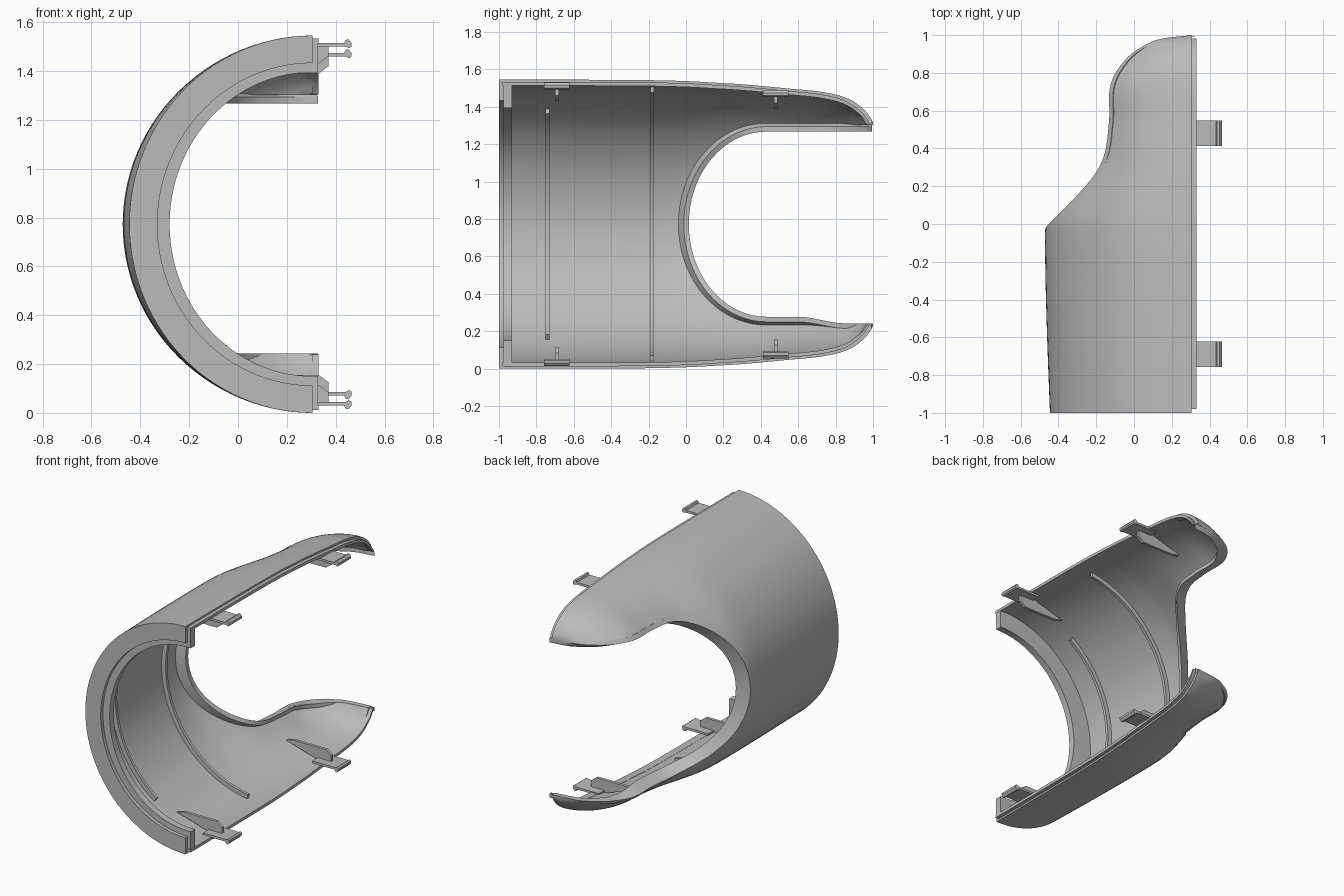
import bpy, bmesh, math

if "Cube" in bpy.data.objects:
    bpy.data.objects.remove(bpy.data.objects["Cube"])

CX, CZ = 0.305, 0.7725
grey = bpy.data.materials.new("plain_grey")
grey.diffuse_color = (0.5, 0.5, 0.5, 1)
grey.use_nodes = True
grey.node_tree.nodes["Principled BSDF"].inputs["Base Color"].default_value = grey.diffuse_color

# section sizes along the length: y, width radius, height radius
TABLE = [(-1, .75, .7725), (-.6, .765, .7725), (-.2, .775, .770), (0, .772, .765),
         (.15, .727, .757), (.31, .664, .747), (.55, .64, .725), (.74, .65, .705),
         (.87, .575, .67), (.95, .475, .615), (.985, .37, .572), (1, .02, .545)]


def radii(y):
    y = max(-1, min(1, y))
    i = 0
    while i < len(TABLE) - 2 and y > TABLE[i + 1][0]:
        i += 1
    p, q = TABLE[i], TABLE[i + 1]
    o, r = TABLE[max(i - 1, 0)], TABLE[min(i + 2, len(TABLE) - 1)]
    d = q[0] - p[0]
    t = (y - p[0]) / d
    out = []
    for k in (1, 2):
        m0 = (q[k] - o[k]) / (q[0] - o[0]) * d
        m1 = (r[k] - p[k]) / (r[0] - p[0]) * d
        out.append((2*t**3 - 3*t*t + 1) * p[k] + (t**3 - 2*t*t + t) * m0
                   + (3*t*t - 2*t**3) * q[k] + (t**3 - t*t) * m1)
    return out


def ramp(v, lo, hi):
    t = max(0, min(1, (v - lo) / (hi - lo)))
    return t * t * (3 - 2 * t)


def finish(name, bm):
    bmesh.ops.remove_doubles(bm, verts=bm.verts, dist=1e-5)
    bmesh.ops.recalc_face_normals(bm, faces=bm.faces)
    me = bpy.data.meshes.new(name)
    bm.to_mesh(me)
    bm.free()
    me.materials.append(grey)
    ob = bpy.data.objects.new(name, me)
    bpy.context.collection.objects.link(ob)
    return ob


def sweep(name, sections):
    """Skin a list of equal closed cross-sections and cap both ends."""
    bm = bmesh.new()
    rings = [[bm.verts.new(p) for p in s] for s in sections]
    n = len(rings[0])
    for a, b in zip(rings, rings[1:]):
        for i in range(n):
            bm.faces.new((a[i], a[(i+1) % n], b[(i+1) % n], b[i]))
    bm.faces.new(rings[0])
    bm.faces.new(rings[-1][::-1])
    return finish(name, bm)


# rows along the length: (y, half height of the side opening)
BODY, NC = 24, 28
rows = [(-1 + .98 * i / BODY, 0) for i in range(BODY + 1)]
for i in range(1, 19):
    t = math.pi / 2 * i / 18
    rows.append((-.02 + .45 * (1 - math.cos(t)), .53 * math.sin(t)))
rows += [(.43 + .57 * math.sin(math.pi / 2 * i / 24), .53) for i in range(1, 25)]


def shell_point(row, j, side, inner):
    y, c = row
    a, h = radii(y)
    if inner:
        y -= .03 * max(0, (y - .85) / .15)
        a, h = max(a - .03, .005), max(h - .03, c + .004)
    e = math.asin(min(c / h, .999))
    f = e + (math.pi / 2 - e) * j / NC
    return (CX - a * math.cos(f), y, CZ + side * h * math.sin(f))


# half-round shell with two arms
bm = bmesh.new()
for side in (1, -1):
    g = [[[bm.verts.new(shell_point(r, j, side, inn)) for j in range(NC + 1)]
          for r in rows] for inn in (0, 1)]
    for i in range(len(rows) - 1):
        for j in range(NC):
            for k in (0, 1):
                bm.faces.new((g[k][i][j], g[k][i+1][j], g[k][i+1][j+1], g[k][i][j+1]))
        bm.faces.new((g[0][i][NC], g[0][i+1][NC], g[1][i+1][NC], g[1][i][NC]))
        if i >= BODY:
            bm.faces.new((g[0][i][0], g[0][i+1][0], g[1][i+1][0], g[1][i][0]))
    for i in (0, -1):
        for j in range(NC):
            bm.faces.new((g[0][i][j], g[0][i][j+1], g[1][i][j+1], g[1][i][j]))
finish("half_round_shell", bm)

# lip turned inward around the side opening
arm = rows[BODY:]
edge = [shell_point(r, 0, 1, 0) for r in arm[:0:-1]] + [shell_point(r, 0, -1, 0) for r in arm]
secs = []
for i, (x, y, z) in enumerate(edge):
    p, q = edge[max(i - 1, 0)], edge[min(i + 1, len(edge) - 1)]
    ty, tz = q[1] - p[1], q[2] - p[2]
    l = math.hypot(ty, tz)
    ny, nz = -tz / l, ty / l
    lean = .035 * ((1 - ramp(y, .6, .85)) if z < CZ else 1)
    back = .025 * (1 - .8 * ramp(y, .88, 1))
    sec = [(x, 0), (x + .085, lean), (x + .085, lean - .027), (x + .02, -back)]
    secs.append([(min(u, .328), min(y + ny * w, .995), z + nz * w) for u, w in sec])
sweep("opening_lip", secs)

# joining tongues along the straight edges
for side, nm in ((1, "upper"), (-1, "lower")):
    secs = []
    for y, c in rows:
        y2 = -.98 + (y + 1) * 1.963 / 2
        h = radii(y)[1]
        lo = max(h - .032, min(c + .002, h - .014))
        secs.append([(u, y2, CZ + side * v) for u, v in
                     ((.28, h - .012), (.33, h - .012), (.33, lo), (.28, lo))])
    sweep(nm + "_tongue", secs)


def arc_band(name, y0, y1, outer, inner, limit, extend=0):
    """Curved bar inside the shell; radii are (width, height) pairs."""
    n, secs = 64, []
    for i in range(n + 1):
        f = math.radians(limit) * (2 * i / n - 1)
        pts = [(CX - r[0] * math.cos(f), CZ + r[1] * math.sin(f)) for r in (outer, inner)]
        secs.append([(pts[k][0], y, pts[k][1])
                     for k, y in ((0, y0), (0, y1), (1, y1), (1, y0))])
    if extend:
        for k in (0, -1):
            more = [(x + extend, y, z) for x, y, z in secs[k]]
            secs.insert(0, more) if k == 0 else secs.append(more)
    sweep(name, secs)


# stepped front flange
arc_band("front_flange", -1, -.955, (.74, .762), (.635, .66), 90)
arc_band("inner_flange", -.975, -.93, (.73, .745), (.585, .622), 90, .023)

# stiffening ribs
for nm, y, lim in (("front_rib", -.74, 56), ("middle_rib", -.18, 82)):
    a, h = radii(y)
    arc_band(nm, y - .01, y + .01, (a - .02, h - .02), (a - .06, h - .06), lim)

# snap clips with tapered gussets
HOOK = [(.27, -.03), (.435, -.03), (.44, -.018), (.452, -.015), (.465, -.03),
        (.465, -.045), (.455, -.052), (.44, -.045), (.27, -.045)]
GUSSET = [(.03, -.1), (.29, -.025), (.33, -.03), (.37, -.04), (.37, -.085),
          (.33, -.115), (.09, -.115)]
for side, sn in ((1, "upper"), (-1, "lower")):
    for y, yn in ((-.69, "front"), (.48, "back")):
        h = radii(y)[1]
        for part, prof, w in (("clip", HOOK, .068), ("gusset", GUSSET, .01)):
            sweep(f"{sn}_{yn}_{part}",
                  [[(u, y + s * w, CZ + side * (h + v)) for u, v in prof] for s in (-1, 1)])

bpy.ops.object.select_all(action='SELECT')
bpy.context.view_layer.objects.active = bpy.context.collection.objects[0]
bpy.ops.object.shade_smooth_by_angle(angle=math.radians(35))
